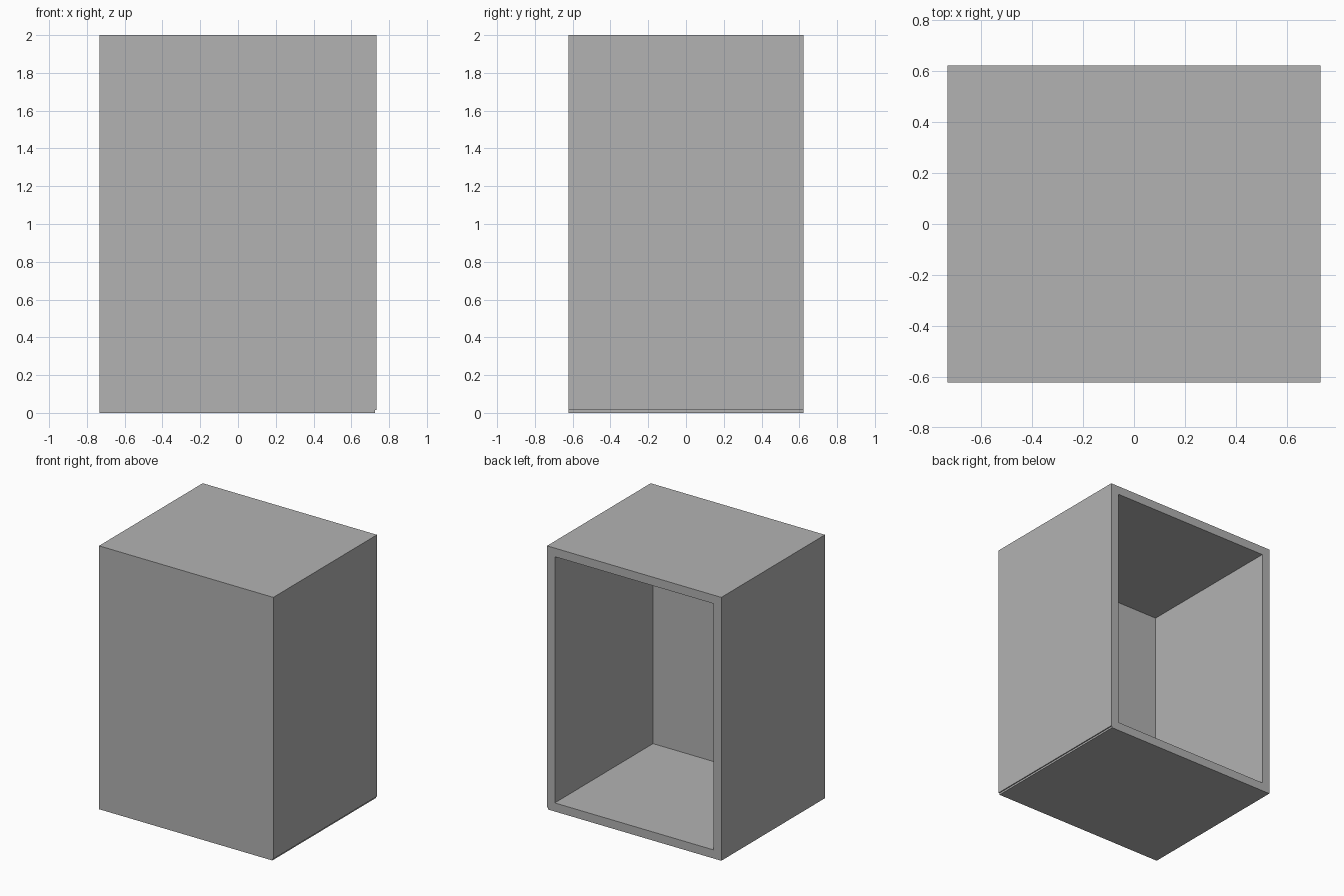
import bpy

cube = bpy.data.objects.get("Cube")
if cube:
    bpy.data.objects.remove(cube, do_unlink=True)

HALF_X, HALF_Y, HEIGHT = 0.732, 0.622, 2.0
WALL = 0.065
STEP_X, STEP_Z = 0.008, 0.014

grey = bpy.data.materials.new("plain grey")
grey.use_nodes = True
colour = (0.448, 0.448, 0.448, 1.0)
grey.diffuse_color = colour
grey.node_tree.nodes["Principled BSDF"].inputs["Base Color"].default_value = colour


def box(name, low, high):
    """Box between two opposite corners."""
    centre = [(a + b) / 2 for a, b in zip(low, high)]
    bpy.ops.mesh.primitive_cube_add(size=1, location=centre)
    obj = bpy.context.object
    obj.name = name
    obj.scale = [b - a for a, b in zip(low, high)]
    bpy.ops.object.transform_apply(location=True, rotation=False, scale=True)
    obj.data.materials.append(grey)
    return obj


def cut(target, cutter):
    """Subtract a cutter, then remove it."""
    cutter.hide_render = True
    mod = target.modifiers.new("cut", 'BOOLEAN')
    mod.operation = 'DIFFERENCE'
    mod.solver = 'EXACT'
    mod.object = cutter
    bpy.ops.object.select_all(action='DESELECT')
    bpy.context.view_layer.objects.active = target
    target.select_set(True)
    bpy.ops.object.modifier_apply(modifier=mod.name)
    bpy.data.objects.remove(cutter, do_unlink=True)


# Cabinet carcass
carcass = box("cabinet_carcass", (-HALF_X, -HALF_Y, 0), (HALF_X, HALF_Y, HEIGHT))

# Cavity open at the back
cut(carcass, box("cavity_cutter",
                 (-HALF_X + WALL, -HALF_Y + WALL, WALL),
                 (HALF_X - WALL, HALF_Y + WALL, HEIGHT - WALL)))

# Small step where the left side panel overhangs the base
cut(carcass, box("step_cutter",
                 (HALF_X - STEP_X, -HALF_Y - WALL, -WALL),
                 (HALF_X + WALL, HALF_Y + WALL, STEP_Z)))
